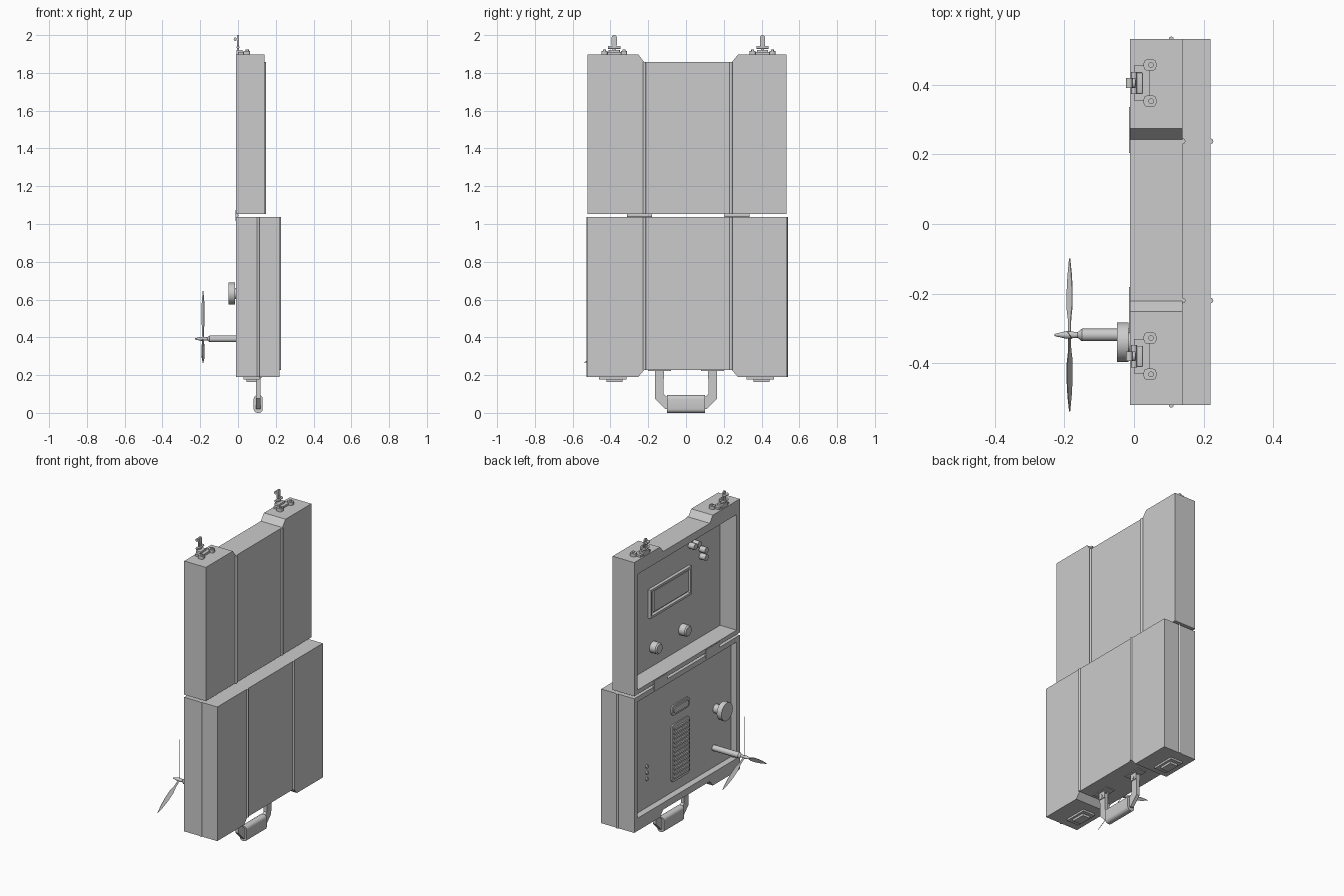
import bpy, bmesh, math
from mathutils import Vector, Matrix

if "Cube" in bpy.data.objects:
    bpy.data.objects.remove(bpy.data.objects["Cube"])

grey = bpy.data.materials.new("plain_grey")
grey.use_nodes = True
grey.diffuse_color = (0.6, 0.6, 0.6, 1)
grey.node_tree.nodes["Principled BSDF"].inputs["Base Color"].default_value = grey.diffuse_color


def finish(name, bm):
    bmesh.ops.recalc_face_normals(bm, faces=bm.faces)
    mesh = bpy.data.meshes.new(name)
    bm.to_mesh(mesh)
    bm.free()
    mesh.materials.append(grey)
    mesh.shade_smooth()
    mesh.set_sharp_from_angle(angle=math.radians(35))
    obj = bpy.data.objects.new(name, mesh)
    bpy.context.collection.objects.link(obj)
    return obj


def box(name, x, y, z, bevel=0):
    bm = bmesh.new()
    bmesh.ops.create_cube(bm, size=1)
    for v in bm.verts:
        v.co = [r[0] + (c + 0.5) * (r[1] - r[0]) for c, r in zip(v.co, (x, y, z))]
    if bevel:
        bmesh.ops.bevel(bm, geom=bm.edges[:], offset=bevel, segments=3, profile=0.5, affect='EDGES')
    return finish(name, bm)


def rod(name, a, b, r1, r2=None, sides=20):
    a, b = Vector(a), Vector(b)
    turn = (b - a).to_track_quat('Z', 'Y').to_matrix().to_4x4()
    bm = bmesh.new()
    bmesh.ops.create_cone(bm, cap_ends=True, segments=sides, radius1=r1,
                          radius2=r1 if r2 is None else r2, depth=(b - a).length,
                          matrix=Matrix.Translation((a + b) / 2) @ turn)
    return finish(name, bm)


def prism(name, pts, lo, hi, place):
    """Extrude a 2D outline from lo to hi; place maps (u, v, depth) to a point."""
    bm = bmesh.new()
    rings = [[bm.verts.new(place(u, v, d)) for u, v in pts] for d in (lo, hi)]
    for ring in rings:
        bm.faces.new(ring)
    for i in range(len(pts)):
        j = (i + 1) % len(pts)
        bm.faces.new((rings[0][i], rings[0][j], rings[1][j], rings[1][i]))
    return finish(name, bm)


def along_x(u, v, d):
    return (d, u, v)


def rounded(cu, cv, w, h, r):
    pts = []
    for k, (su, sv) in enumerate(((1, 1), (-1, 1), (-1, -1), (1, -1))):
        for s in range(5):
            t = math.radians(90 * k + 22.5 * s)
            pts.append((cu + su * (w / 2 - r) + r * math.cos(t), cv + sv * (h / 2 - r) + r * math.sin(t)))
    return pts


def frame(name, y, z, w, x):
    for part, ys, zs in (("bottom", y, (z[0], z[0] + w)), ("top", y, (z[1] - w, z[1])),
                         ("right", (y[0], y[0] + w), z), ("left", (y[1] - w, y[1]), z)):
        box(f"{name}_{part}", x, ys, zs)


def shell(name, outline, hole, front, back, floor):
    """Case half with a rectangular recess in its -x side."""
    bm = bmesh.new()

    def loop(pts, x):
        vs = [bm.verts.new((x, y, z)) for y, z in pts]
        return vs, [bm.edges.new((vs[i - 1], vs[i])) for i in range(len(vs))]

    (of, oe), (ob, _) = loop(outline, front), loop(outline, back)
    (hf, he), (hb, _) = loop(hole, front), loop(hole, floor)
    for a, b in ((of, ob), (hf, hb)):
        bm.faces.new(b)
        for i in range(len(a)):
            bm.faces.new((a[i - 1], a[i], b[i], b[i - 1]))
    bmesh.ops.triangle_fill(bm, edges=oe + he, use_beauty=True)
    return finish(name, bm)


RIGHT, LEFT, FRONT = -0.521, 0.532, -0.011
RIBS = (-0.22, 0.238)


def case_half(name, inner, outer, notch, back, floor, hole_z):
    outline = [(RIGHT, inner), (LEFT, inner), (LEFT, outer), (0.275, outer), (0.243, notch),
               (-0.222, notch), (-0.252, outer), (RIGHT, outer)]
    lo, hi = hole_z
    shell(name, outline, [(-0.49, lo), (0.5, lo), (0.5, hi), (-0.49, hi)], FRONT, back, floor)
    for y in RIBS:
        rod(f"{name}_rib", (back, y, inner), (back, y, notch), 0.008, sides=12)


case_half("lid", 1.053, 1.897, 1.857, 0.14, 0.105, (1.08, 1.81))
case_half("base_case", 1.037, 0.19, 0.227, 0.22, 0.03, (0.27, 1.005))
for y in (RIGHT, LEFT):
    rod("side_rib", (0.107, y, 0.19), (0.107, y, 1.037), 0.007, sides=12)

# Hinges between the halves
for y in (-0.247, 0.27):
    span = (y - 0.066, y + 0.066)
    box("hinge_leaf", (-0.014, -0.01), span, (1.015, 1.075))
    rod("hinge_barrel", (-0.006, span[0], 1.045), (-0.006, span[1], 1.045), 0.008, sides=12)

# Lid panel: display, knobs and toggles
frame("display_frame", (-0.18, 0.23), (1.4, 1.58), 0.014, (0.085, 0.106))
box("display_screen", (0.094, 0.106), (-0.16, 0.18), (1.425, 1.555))
for y in (-0.11, 0.18):
    rod("lid_knob", (0.106, y, 1.2), (0.065, y, 1.2), 0.035)
    rod("lid_knob_cap", (0.065, y, 1.2), (0.057, y, 1.2), 0.035, 0.028)
for y, z in ((-0.3, 1.635), (-0.3, 1.59), (-0.19, 1.7), (-0.23, 1.7)):
    rod("lid_toggle", (0.106, y, z), (0.065, y, z), 0.019)

# Base panel: slot, vent grille, indicator dots
prism("slot_plate", rounded(0.02, 0.785, 0.18, 0.065, 0.025), 0.022, 0.031, along_x)
prism("slot_inset", rounded(0.02, 0.785, 0.15, 0.04, 0.018), 0.016, 0.023, along_x)
prism("vent_plate", rounded(0.02, 0.515, 0.18, 0.36, 0.02), 0.022, 0.031, along_x)
for i in range(12):
    z = 0.355 + i * 0.028
    box("vent_louver", (0.013, 0.023), (-0.055, 0.095), (z, z + 0.012))
for z in (0.45, 0.49, 0.53):
    rod("indicator", (0.031, 0.35, z), (0.022, 0.35, z), 0.011, sides=12)

# Large dial
rod("dial_stem", (0.031, -0.34, 0.632), (-0.018, -0.34, 0.632), 0.028)
rod("dial", (-0.016, -0.34, 0.632), (-0.049, -0.34, 0.632), 0.057, sides=16)

# Propeller on its shaft
PY, PZ = -0.319, 0.392
rod("propeller_shaft", (0.031, PY, PZ), (-0.15, PY, PZ), 0.018)
rod("shaft_shoulder", (-0.15, PY, PZ), (-0.162, PY, PZ), 0.018, 0.008)
rod("propeller_hub", (-0.16, PY, PZ), (-0.195, PY, PZ), 0.008, 0.011)
rod("propeller_spinner", (-0.195, PY, PZ), (-0.228, PY, PZ), 0.011, 0.003)
half = [(0, 0.005), (0.05, 0.006), (0.09, 0.013), (0.15, 0.013), (0.2, 0.009), (0.253, 0.001)]
blade = half + [(u, -v) for u, v in reversed(half)]
for k in range(3):
    spin = Matrix.Rotation(math.radians(90 + 120 * k), 3, 'X')
    pitch = Matrix.Rotation(math.radians(35), 3, 'Y')
    pitch = Matrix.Rotation(math.radians(35), 3, Vector((0, 1, 0)))

    def place(u, v, d):
        return Vector((-0.185, PY, PZ)) + spin @ (pitch @ Vector((d, u, v)))
    prism("propeller_blade", blade, -0.0015, 0.0015, place)

# Latches on the lid's top edge
for y in (-0.38, 0.405):
    box("latch_body", (-0.008, 0.025), (y - 0.03, y + 0.03), (1.895, 1.922), 0.003)
    box("latch_plate", (0.0, 0.045), (y - 0.05, y + 0.05), (1.895, 1.91))
    for side in (-1, 1):
        lobe = rounded(0.046, y + side * 0.052, 0.036, 0.032, 0.01)
        prism("latch_lobe", lobe, 1.895, 1.917, lambda u, v, d: (u, v, d))
        rod("latch_screw", (0.049, y + side * 0.052, 1.915), (0.049, y + side * 0.052, 1.924), 0.008, sides=12)
    rod("latch_pin", (0.0, y - 0.032, 1.935), (0.0, y + 0.032, 1.935), 0.008, sides=12)
    box("latch_arm", (-0.006, 0.006), (y - 0.009, y + 0.009), (1.92, 1.96))
    prism("latch_hook", rounded(y, 1.968, 0.028, 0.064, 0.0139), -0.004, 0.004, along_x)
    rod("latch_hook_roll", (-0.014, y - 0.014, 1.978), (-0.014, y + 0.014, 1.978), 0.009, sides=12)

# Catches under the base
for y in (-0.387, 0.393):
    box("catch_plate", (0.03, 0.115), (y - 0.073, y + 0.073), (0.178, 0.192))
    box("catch_bar", (0.045, 0.1), (y - 0.035, y + 0.05), (0.164, 0.18))

# Carry handle
HX = 0.107
for s in (-1, 1):
    for x in (HX - 0.016, HX + 0.01):
        box("handle_lug", (x, x + 0.006), sorted((s * 0.116, s * 0.163)), (0.18, 0.23))
    box("handle_foot", (HX - 0.03, HX + 0.03), sorted((s * 0.08, s * 0.2)), (0.222, 0.229))
    rod("handle_pivot", (HX - 0.02, s * 0.14, 0.195), (HX + 0.02, s * 0.14, 0.195), 0.008, sides=12)
    arm = [(0.165, 0.21), (0.119, 0.21), (0.119, 0.1), (0.095, 0.08), (0.095, 0.02), (0.11, 0.02), (0.163, 0.075)]
    prism("handle_arm", [(s * y, z) for y, z in arm], HX - 0.011, HX + 0.011, along_x)
prism("handle_grip", rounded(HX, 0.047, 0.048, 0.094, 0.02), -0.1, 0.1, lambda u, v, d: (u, d, v))
